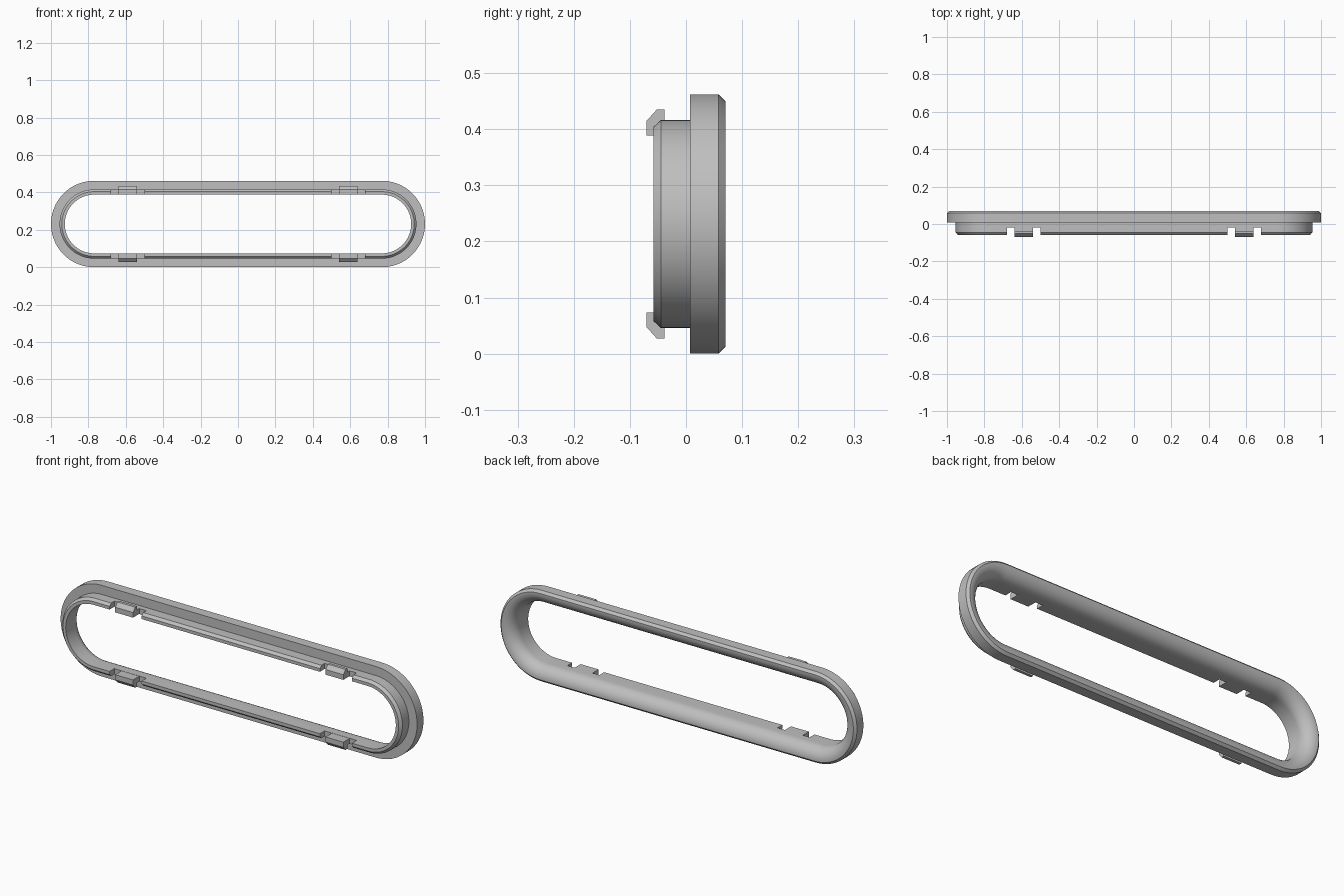
import bpy, bmesh, math
from mathutils import Vector

MID_Z = 0.231        # height of the long axis
HALF_LEN = 0.769     # half length of the straight rails
ARC_STEPS = 40       # facets in each rounded end
FILLET_STEPS = 12

cube = bpy.data.objects.get("Cube")
if cube:
    bpy.data.objects.remove(cube, do_unlink=True)

grey = bpy.data.materials.new("satin_grey")
grey.use_nodes = True
colour = (0.52, 0.52, 0.52, 1)
grey.diffuse_color = colour
grey.node_tree.nodes["Principled BSDF"].inputs["Base Color"].default_value = colour


def finish(name, bm):
    bmesh.ops.recalc_face_normals(bm, faces=bm.faces)
    mesh = bpy.data.meshes.new(name)
    bm.to_mesh(mesh)
    bm.free()
    mesh.materials.append(grey)
    obj = bpy.data.objects.new(name, mesh)
    bpy.context.collection.objects.link(obj)
    return obj


def activate(obj):
    bpy.ops.object.select_all(action="DESELECT")
    obj.select_set(True)
    bpy.context.view_layer.objects.active = obj


def sweep_oval(name, profile):
    """Sweep a closed (radius, y) profile around a slot-shaped path."""
    bm = bmesh.new()
    rings = []
    for side in (1, -1):
        for i in range(ARC_STEPS + 1):
            a = math.pi * (i / ARC_STEPS - 0.5)
            c, s = side * math.cos(a), side * math.sin(a)
            rings.append([bm.verts.new((side * HALF_LEN + r * c, y, MID_Z + r * s))
                          for r, y in profile])
    n = len(profile)
    for k, ring in enumerate(rings):
        nxt = rings[(k + 1) % len(rings)]
        for j in range(n):
            m = (j + 1) % n
            bm.faces.new((ring[j], ring[m], nxt[m], nxt[j]))
    return finish(name, bm)


def extrude_x(name, outline, x0, x1):
    """Extrude a (y, z) outline between two x positions."""
    bm = bmesh.new()
    face = bm.faces.new([bm.verts.new((x0, y, z)) for y, z in outline])
    grown = bmesh.ops.extrude_face_region(bm, geom=[face])["geom"]
    moved = [v for v in grown if isinstance(v, bmesh.types.BMVert)]
    bmesh.ops.translate(bm, verts=moved, vec=Vector((x1 - x0, 0, 0)))
    return finish(name, bm)


# Bezel: chamfered collar, wider flange and a rounded throat opening to the back
throat, fillet, back = 0.157, 0.06, 0.07
profile = [(throat, -0.058), (0.173, -0.058), (0.185, -0.045), (0.185, 0.007),
           (0.231, 0.007), (0.231, 0.058), (0.219, back)]
for i in range(FILLET_STEPS + 1):
    a = math.pi / 2 * i / FILLET_STEPS
    profile.append((throat + fillet * (1 - math.sin(a)),
                    back - fillet * (1 - math.cos(a))))
bezel = sweep_oval("bezel", profile)

# Notches cut through the collar around each clip
for x in (-0.59, 0.59):
    box = [(-0.1, -0.1), (-0.02, -0.1), (-0.02, 0.6), (-0.1, 0.6)]
    cutter = extrude_x("notch_cutter", box, x - 0.09, x + 0.09)
    cutter.hide_render = True
    mod = bezel.modifiers.new("notch", "BOOLEAN")
    mod.operation = "DIFFERENCE"
    mod.solver = "EXACT"
    mod.object = cutter
    activate(bezel)
    bpy.ops.object.modifier_apply(modifier=mod.name)
    bpy.data.objects.remove(cutter, do_unlink=True)

activate(bezel)
bpy.ops.object.shade_smooth_by_angle(angle=math.radians(25))

# Hooked snap clips, heights measured from the long axis
hook = [(-0.02, 0.158), (-0.07, 0.158), (-0.07, 0.184), (-0.052, 0.204),
        (-0.038, 0.204), (-0.038, 0.185), (-0.02, 0.185)]
for side, x in (("right", -0.59), ("left", 0.59)):
    for level, sign in (("upper", 1), ("lower", -1)):
        outline = [(y, MID_Z + sign * h) for y, h in hook]
        extrude_x(f"{level}_{side}_clip", outline, x - 0.05, x + 0.05)
